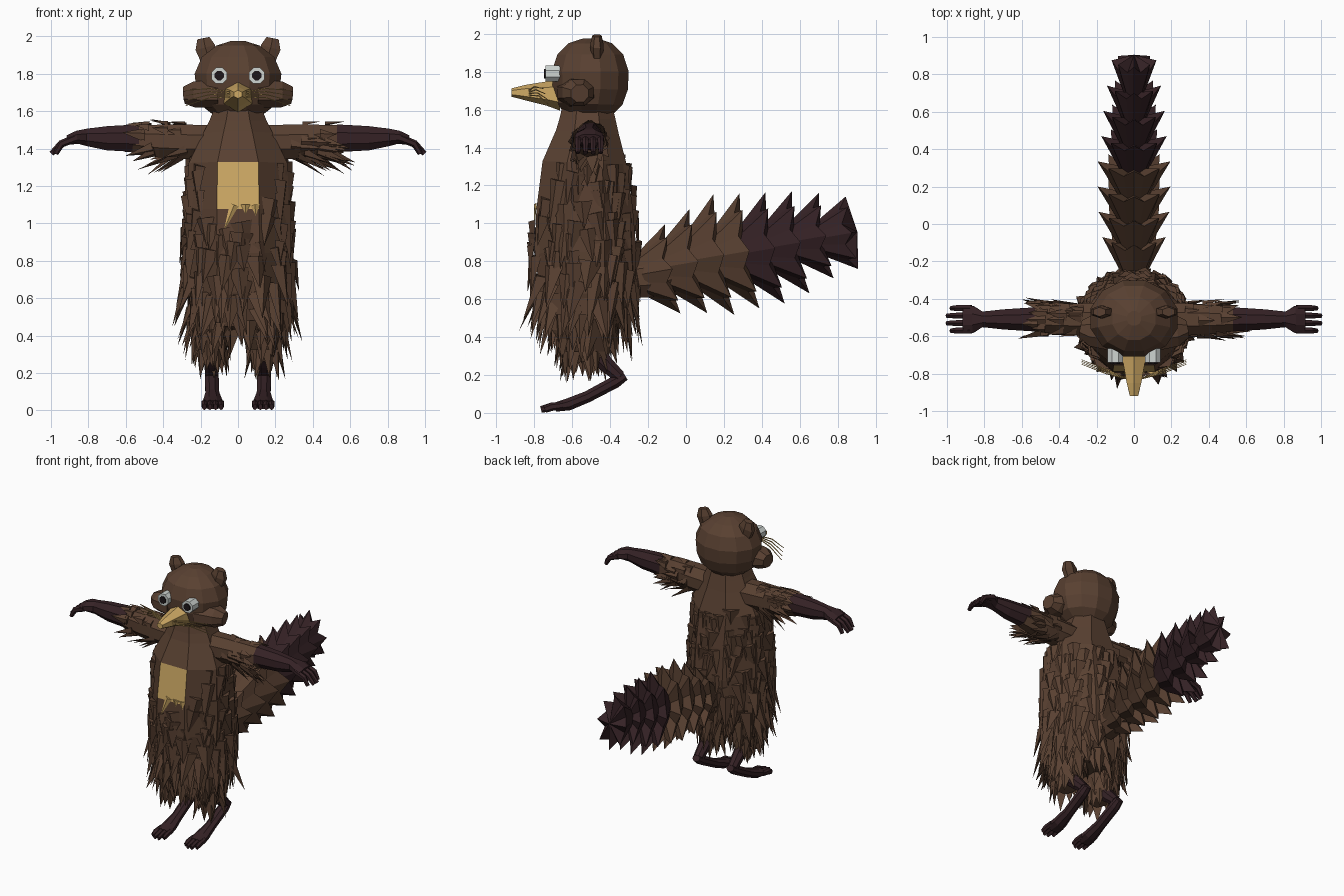
import bpy, bmesh, random
from math import sin, cos, pi, tau
from mathutils import Vector as V

random.seed(7)
cube = bpy.data.objects.get("Cube")
if cube:
    bpy.data.objects.remove(cube)


def material(name, rgb):
    m = bpy.data.materials.new(name)
    m.use_nodes = True
    m.diffuse_color = (*rgb, 1)
    bsdf = m.node_tree.nodes["Principled BSDF"]
    bsdf.inputs["Base Color"].default_value = (*rgb, 1)
    bsdf.inputs["Roughness"].default_value = 0.9
    return m


BROWN = material("brown fur", (0.10, 0.052, 0.031))
DARK = material("dark maroon fur", (0.036, 0.016, 0.019))
TAN = material("golden tan", (0.62, 0.40, 0.13))
WHITE = material("eye white", (0.62, 0.66, 0.64))
BLACK = material("pupil black", (0.012, 0.008, 0.010))

X, Y, Z = V((1, 0, 0)), V((0, 1, 0)), V((0, 0, 1))


def finish(name, bm, *mats):
    bmesh.ops.recalc_face_normals(bm, faces=bm.faces)
    me = bpy.data.meshes.new(name)
    bm.to_mesh(me)
    bm.free()
    for m in mats:
        me.materials.append(m)
    ob = bpy.data.objects.new(name, me)
    bpy.context.collection.objects.link(ob)
    return ob


def bridge(bm, a, b):
    n = len(a)
    for i in range(n):
        bm.faces.new((a[i], a[(i + 1) % n], b[(i + 1) % n], b[i]))


def tube(name, path, ref, sides, *mats):
    """Loft through (x, y, z, half width along ref, half height)."""
    bm = bmesh.new()
    pts = [V(p[:3]) for p in path]
    rings = []
    for i, p in enumerate(path):
        t = (pts[min(i + 1, len(pts) - 1)] - pts[max(i - 1, 0)]).normalized()
        a = (ref - t * ref.dot(t)).normalized()
        b = t.cross(a)
        angs = [tau * (k + 0.5) / sides for k in range(sides)]
        rings.append([bm.verts.new(pts[i] + a * cos(g) * p[3] + b * sin(g) * p[4])
                      for g in angs])
    for r0, r1 in zip(rings, rings[1:]):
        bridge(bm, r0, r1)
    bm.faces.new(rings[0])
    bm.faces.new(rings[-1])
    return finish(name, bm, *mats)


def spike(bm, p, d, n, w, length):
    """Pointed fur tuft lying along d on a surface with normal n."""
    s = d.cross(n).normalized() * w / 2
    v = [bm.verts.new(q) for q in (p + s, p - s, p + n * w * 0.3, p + d * length)]
    for f in ((0, 1, 2), (0, 2, 3), (2, 1, 3), (1, 0, 3)):
        bm.faces.new([v[k] for k in f])


# Torso: z, centre y, half width, half depth
TORSO = [(0.44, -0.53, 0.22, 0.19), (0.63, -0.52, 0.29, 0.27), (0.85, -0.53, 0.30, 0.29),
         (1.08, -0.535, 0.295, 0.275), (1.32, -0.535, 0.285, 0.24),
         (1.48, -0.52, 0.2, 0.18), (1.55, -0.52, 0.165, 0.16), (1.63, -0.52, 0.13, 0.14)]
torso = tube("torso", [(0, cy, z, rx, ry) for z, cy, rx, ry in TORSO], X, 8, BROWN, TAN)
for f in torso.data.polygons:
    c = f.center
    if abs(c.x) < 0.02 and c.y < -0.6 and 1.08 < c.z < 1.32:
        f.material_index = 1


def body_point(z, g):
    for lo, hi in zip(TORSO, TORSO[1:]):
        if z <= hi[0]:
            k = (z - lo[0]) / (hi[0] - lo[0])
            cy, rx, ry = (lo[j] + (hi[j] - lo[j]) * k for j in (1, 2, 3))
            return V((cos(g) * rx * 0.94, cy + sin(g) * ry * 0.94, z))


# Shaggy coat hanging down the torso
bm = bmesh.new()
for row in range(11):
    for k in range(20):
        z = 1.34 - row * 0.083 + random.uniform(-0.04, 0.04)
        g = tau * (k + random.random()) / 20
        p, n = body_point(z, g), V((cos(g), sin(g), 0))
        if abs(p.x) < 0.17 and p.y < -0.6 and z > 1.06:
            continue
        low = max(0, 1 - abs(z - 0.62) / 0.3)
        out = random.uniform(0.04, 0.17) + low * random.uniform(0, 0.5) * (1 if sin(g) < 0.4 else 0.1)
        d = (n * out - Z + Z.cross(n) * random.uniform(-0.25, 0.25)).normalized()
        spike(bm, p, d, n, random.uniform(0.07, 0.13), random.uniform(0.13, 0.21) + low * 0.07)
finish("coat_tufts", bm, BROWN)

# Ragged lower edge of the chest patch
bm = bmesh.new()
for x, slant, length in ((-0.02, -0.4, 0.15), (0.04, 0, 0.05), (0.09, 0.1, 0.06)):
    spike(bm, V((x, -0.788, 1.1)), V((slant, -0.1, -1)).normalized(), -Y, 0.05, length)
finish("chest_patch_tufts", bm, TAN)

# Head
tube("head", [(0, -0.51, 1.575, 0.13, 0.13), (0, -0.51, 1.63, 0.2, 0.18),
              (0, -0.505, 1.71, 0.23, 0.205), (0, -0.505, 1.80, 0.24, 0.21),
              (0, -0.505, 1.89, 0.2, 0.18), (0, -0.505, 1.95, 0.12, 0.12),
              (0, -0.505, 1.975, 0.04, 0.04)], X, 12, BROWN)
tube("snout", [(0, -0.66, 1.68, 0.09, 0.085), (0, -0.73, 1.685, 0.07, 0.065),
               (0, -0.85, 1.69, 0.045, 0.04), (0, -0.92, 1.69, 0.025, 0.022)], X, 6, TAN)

for s, side in ((1, "left"), (-1, "right")):
    tube(side + "_cheek", [(s * 0.1, -0.58, 1.69, 0.11, 0.08), (s * 0.23, -0.57, 1.69, 0.09, 0.075),
                           (s * 0.285, -0.56, 1.685, 0.05, 0.05)], Y, 8, BROWN)
    tube(side + "_ear", [(s * 0.15, -0.47, 1.86, 0.05, 0.03), (s * 0.175, -0.47, 1.94, 0.062, 0.036),
                         (s * 0.185, -0.47, 1.99, 0.038, 0.025)], X, 6, BROWN)
    # Eyes stacked forward in layers
    for part, y0, y1, r, m in (("eye", -0.64, -0.74, 0.046, WHITE), ("pupil", -0.735, -0.748, 0.027, BLACK)):
        tube(side + "_" + part, [(s * 0.1, y0, 1.79, r, r), (s * 0.1, y1, 1.79, r, r)], X, 8, m)
    for k in range(4):
        rise = 0.035 - k * 0.027
        tube(f"{side}_whisker_{k}", [(s * 0.03, -0.83, 1.69 + rise * 0.3, 0.004, 0.004),
                                     (s * 0.15, -0.80 + k * 0.008, 1.70 + rise * 0.6, 0.004, 0.004),
                                     (s * 0.28, -0.75 + k * 0.008, 1.675 + rise, 0.002, 0.002)], Y, 4, TAN)

    # Arm, hand and fingers
    tube(side + "_upper_arm", [(s * 0.08, -0.51, 1.43, 0.1, 0.1), (s * 0.25, -0.51, 1.435, 0.095, 0.1),
                               (s * 0.42, -0.51, 1.44, 0.085, 0.095), (s * 0.56, -0.51, 1.45, 0.065, 0.08)],
         Y, 8, BROWN)
    tube(side + "_forearm", [(s * 0.53, -0.51, 1.455, 0.07, 0.08), (s * 0.7, -0.51, 1.455, 0.058, 0.07),
                             (s * 0.81, -0.51, 1.46, 0.045, 0.05), (s * 0.86, -0.51, 1.46, 0.078, 0.038),
                             (s * 0.91, -0.51, 1.445, 0.075, 0.028)], Y, 8, DARK)
    for k in range(4):
        y = -0.57 + k * 0.04
        tip = 0.998 if k in (1, 2) else 0.975
        tube(f"{side}_finger_{k}", [(s * 0.87, y, 1.455, 0.019, 0.022), (s * 0.945, y, 1.425, 0.018, 0.02),
                                    (s * tip, y, 1.372, 0.013, 0.014)], Y, 6, DARK)

    # Tufts round the elbow, longest underneath
    bm = bmesh.new()
    for k in range(42):
        g = random.uniform(0, tau)
        under = max(0, -sin(g))
        n = V((0, cos(g), sin(g)))
        p = V((s * random.uniform(0.27, 0.52), -0.51 + cos(g) * 0.08, 1.44 + sin(g) * 0.085))
        d = (X * s + n * random.uniform(0.1, 0.35) - Z * under * random.uniform(0.1, 0.6)).normalized()
        spike(bm, p, d, n, 0.07, random.uniform(0.07, 0.12) + under * 0.08)
    finish(side + "_arm_tufts", bm, BROWN)

    # Thigh with hanging tufts, bent shank, long foot and toes
    tube(side + "_thigh", [(s * 0.14, -0.54, 0.62, 0.13, 0.2), (s * 0.145, -0.55, 0.45, 0.115, 0.17),
                           (s * 0.14, -0.51, 0.28, 0.07, 0.09)], X, 8, BROWN)
    bm = bmesh.new()
    for row in range(4):
        for k in range(11):
            g = tau * (k + random.random()) / 11
            r = 1 - row * 0.13
            n = V((cos(g), sin(g), 0))
            p = V((s * 0.145 + cos(g) * 0.11 * r, -0.54 + sin(g) * 0.165 * r, 0.52 - row * 0.065))
            d = (n * random.uniform(0, 0.3) - Z).normalized()
            spike(bm, p, d, n, 0.08, random.uniform(0.1, 0.17))
    finish(side + "_leg_tufts", bm, BROWN)
    tube(side + "_shank", [(s * 0.14, -0.5, 0.34, 0.05, 0.055), (s * 0.14, -0.42, 0.255, 0.043, 0.045),
                           (s * 0.14, -0.35, 0.19, 0.038, 0.035)], X, 8, DARK)
    tube(side + "_foot", [(s * 0.14, -0.32, 0.195, 0.03, 0.025), (s * 0.14, -0.37, 0.165, 0.04, 0.035),
                          (s * 0.137, -0.52, 0.085, 0.04, 0.033), (s * 0.135, -0.62, 0.045, 0.055, 0.035),
                          (s * 0.135, -0.69, 0.03, 0.058, 0.026)], X, 8, DARK)
    for k in range(4):
        x = s * (0.09 + k * 0.03)
        end = -0.765 if k in (1, 2) else -0.745
        tube(f"{side}_toe_{k}", [(x, -0.65, 0.04, 0.016, 0.02), (x, -0.71, 0.032, 0.017, 0.022),
                                 (x, end, 0.018, 0.012, 0.018)], X, 6, DARK)

# Tail: nested flaring star-edged cones; z, height radius, width radius
TAIL = [(0.76, 0.24, 0.17), (0.80, 0.28, 0.19), (0.835, 0.325, 0.195), (0.855, 0.31, 0.195),
        (0.87, 0.30, 0.175), (0.90, 0.275, 0.165), (0.935, 0.23, 0.145), (0.95, 0.195, 0.12)]
axis = V((0, 0.98, 0.17))
up = V((0, -0.17, 0.98))
bm = bmesh.new()
for i, (z, rh, rw) in enumerate(TAIL):
    c = V((0, -0.07 + 0.135 * i, z))
    inner, star = [], []
    for k in range(16):
        g = tau * k / 16
        spoke = X * cos(g) * rw + up * sin(g) * rh
        inner.append(bm.verts.new(c - axis * 0.19 + spoke * 0.42))
        tip = k % 2 == 0
        star.append(bm.verts.new(c + spoke * (1 if tip else 0.74) - axis * (0 if tip else 0.045)))
    start = len(bm.faces)
    bridge(bm, inner, star)
    hub = bm.verts.new(c + axis * (0.03 if i == 7 else -0.04))
    for k in range(16):
        bm.faces.new((star[k], star[(k + 1) % 16], hub))
    bm.faces.new(inner)
    bm.faces.ensure_lookup_table()
    for f in bm.faces[start:]:
        f.material_index = int(i > 3)
finish("tail", bm, BROWN, DARK)
tube("tail_root", [(0, -0.4, 0.70, 0.09, 0.11), (0, -0.2, 0.72, 0.09, 0.12),
                   (0, 0.0, 0.77, 0.08, 0.12)], X, 8, BROWN)
